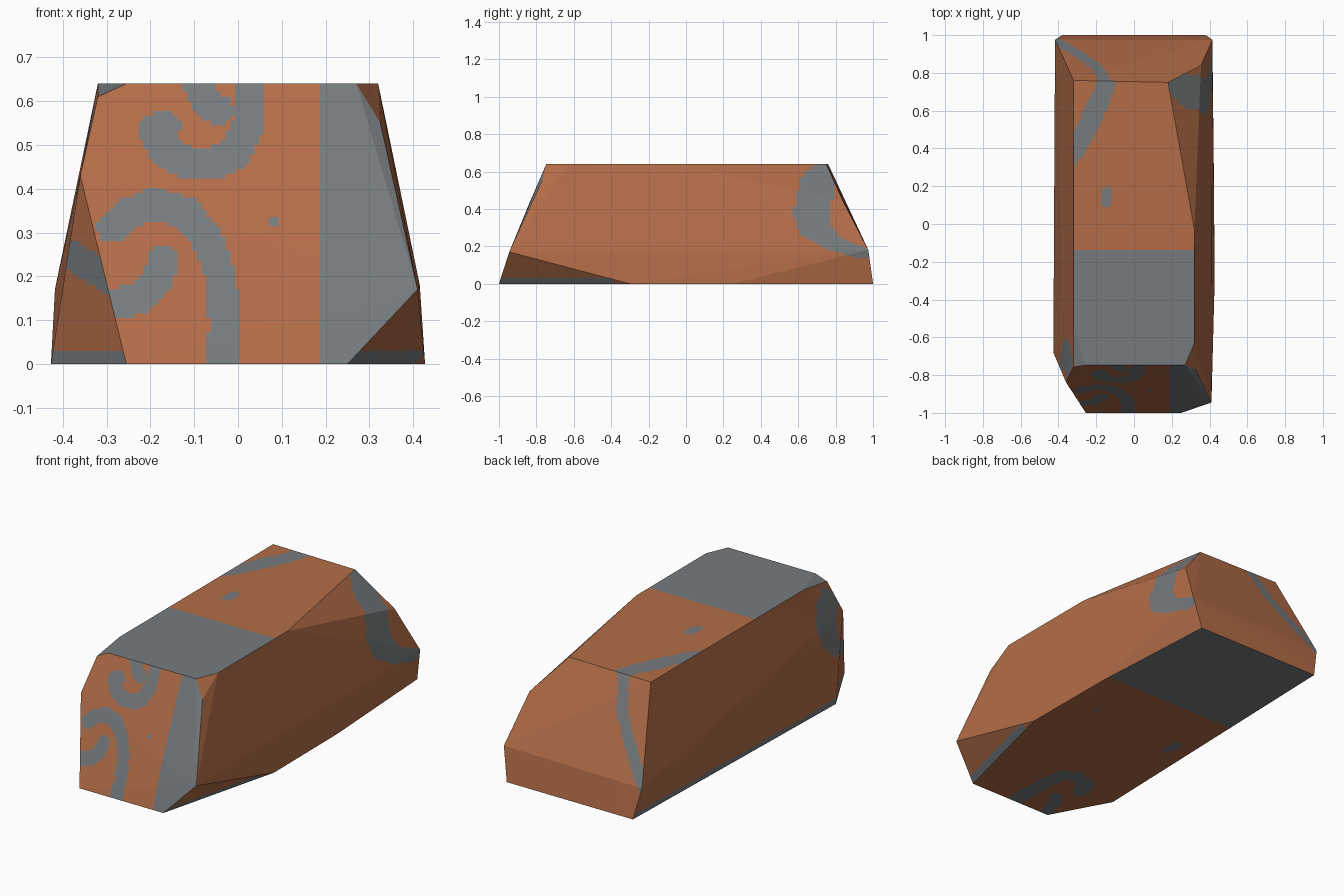
import bpy, bmesh, math
from mathutils import Vector

if "Cube" in bpy.data.objects:
    bpy.data.objects.remove(bpy.data.objects["Cube"])


def make_material(name, rgb):
    m = bpy.data.materials.new(name)
    m.diffuse_color = (*rgb, 1)
    m.use_nodes = True
    m.node_tree.nodes["Principled BSDF"].inputs["Base Color"].default_value = m.diffuse_color
    return m


def on_stroke(p, path, half):
    """True when p lies within half of a polyline."""
    for a, b in zip(path, path[1:]):
        a, b = Vector(a), Vector(b)
        d = b - a
        t = max(0, min(1, (p - a).dot(d) / d.length_squared))
        if (p - a - d * t).length < half:
            return True
    return False


def in_shape(p, poly):
    """Even-odd test of a point in a polygon."""
    inside = False
    for (ax, ay), (bx, by) in zip(poly, poly[1:] + poly[:1]):
        if (ay > p.y) != (by > p.y) and p.x < (bx - ax) * (p.y - ay) / (by - ay) + ax:
            inside = not inside
    return inside


# Corners of the cut stone: base, waist, roof
BASE = [(-.255, -1), (.25, -1), (.427, -.3), (.423, .25), (.38, 1), (-.38, 1), (-.427, -.68)]
WAIST = [(.41, -.945, .17), (.325, -.77, .55), (-.36, -.838, .43), (-.32, -.757, .61),
         (.415, .975, .18), (.355, .84, .44), (-.418, .975, .17)]
ROOF = [(-.255, -.747), (.27, -.747), (.32, -.63), (.32, -.03), (.18, .75),
        (-.32, .76), (-.32, -.56)]

# Painted curls on the front (x, z)
FRONT_STROKES = [
    ([(-.285, .312), (-.25, .345), (-.19, .366), (-.12, .345), (-.067, .28),
      (-.04, .2), (-.03, .1), (-.035, -.05)], .036),
    ([(-.17, .235), (-.185, .19), (-.22, .152), (-.29, .135), (-.33, .15)], .036),
    ([(-.168, .543), (-.19, .53), (-.165, .485), (-.11, .458), (-.06, .455),
      (-.005, .482), (.025, .55), (.025, .66)], .037),
    ([(-.095, .65), (-.07, .595), (-.045, .582)], .035),
    ([(.079, .325), (.082, .325)], .008),
]
# Curl under the base (x, y)
BASE_STROKES = [
    ([(-.03, -1.05), (-.03, -.75), (-.05, -.63), (-.12, -.6), (-.2, -.63),
      (-.235, -.7)], .045),
    ([(-.16, -.82), (-.2, -.88), (-.23, -.97)], .035),
    ([(-.3, -.09), (-.3, -.02)], .03),
    ([(.25, 0), (.255, .01)], .012),
]
# Curved stripe down the back (x, z) and over the roof (x, y)
BACK_STRIPE = [(-.14, .66), (-.17, .59), (-.2, .48), (-.28, .356), (-.37, .236), (-.43, .17)]
ROOF_STRIPE = [(-.185, .77), (-.33, .47), (-.33, .29), (-.31, .31), (-.245, .4),
               (-.155, .58), (-.085, .77)]
# Hooks on the sides (y, z)
RIGHT_HOOK = [(.62, .57), (.65, .61), (.72, .65), (.78, .65), (.80, .49), (.76, .40),
              (.76, .33), (.82, .25), (.99, .18), (.99, .14), (.9, .14), (.75, .19),
              (.61, .26), (.57, .38)]
LEFT_HOOK = [(-.72, .6), (-.64, .54), (-.6, .42), (-.64, .31), (-.71, .24), (-.8, .2),
             (-.96, .15), (-.96, .235), (-.86, .26), (-.78, .29), (-.77, .4), (-.8, .46),
             (-.81, .52)]


def is_grey(c, n):
    xz, xy, yz = Vector((c.x, c.z)), Vector((c.x, c.y)), Vector((c.y, c.z))
    if n.z > .85:                                    # roof
        return (c.y < -.137 or in_shape(xy, ROOF_STRIPE)
                or on_stroke(xy, [(-.145, .115), (-.145, .175)], .026))
    if n.z < -.85:                                   # underside
        return c.y > .3 or any(on_stroke(xy, *s) for s in BASE_STROKES)
    if n.y < -.7:                                    # front
        return c.x > .187 or any(on_stroke(xz, *s) for s in FRONT_STROKES)
    if n.y > .65:                                    # back
        return on_stroke(xz, BACK_STRIPE, .032)
    if n.x > 0:                                      # right side
        return in_shape(yz, RIGHT_HOOK) or (c.z < .032 and c.y < -.4)
    return in_shape(yz, LEFT_HOOK) or c.z < .03      # left side


# Stone body: convex hull of the corners
bm = bmesh.new()
for co in [(x, y, 0) for x, y in BASE] + WAIST + [(x, y, .64) for x, y in ROOF]:
    bm.verts.new(co)
hull = bmesh.ops.convex_hull(bm, input=bm.verts[:])
loose = [v for v in bm.verts if not v.link_faces]
bmesh.ops.delete(bm, geom=loose, context='VERTS')
bmesh.ops.recalc_face_normals(bm, faces=bm.faces[:])
bmesh.ops.dissolve_limit(bm, angle_limit=math.radians(1), verts=bm.verts[:], edges=bm.edges[:])

# Fine cuts along each axis so the paint follows its outlines
steps = {0: (-.43, .43, .011), 1: (-1, 1, .02), 2: (0, .64, .011)}
extra = {0: [.187], 1: [-.137, .3], 2: [.03]}
for axis, (lo, hi, step) in steps.items():
    normal = [0, 0, 0]
    normal[axis] = 1
    count = int((hi - lo) / step)
    for pos in [lo + step * (i + .5) for i in range(count)] + extra[axis]:
        point = [0, 0, 0]
        point[axis] = pos
        bmesh.ops.bisect_plane(bm, geom=bm.verts[:] + bm.edges[:] + bm.faces[:],
                               dist=1e-5, plane_co=point, plane_no=normal)

# Paint faces by side and outline
bm.normal_update()
for f in bm.faces:
    f.smooth = False
    f.material_index = 1 if is_grey(f.calc_center_median(), f.normal) else 0

mesh = bpy.data.meshes.new("stone_block")
bm.to_mesh(mesh)
bm.free()
mesh.materials.append(make_material("terracotta", (.45, .152, .064)))
mesh.materials.append(make_material("slate_grey", (.18, .198, .208)))
obj = bpy.data.objects.new("stone_block", mesh)
bpy.context.collection.objects.link(obj)
